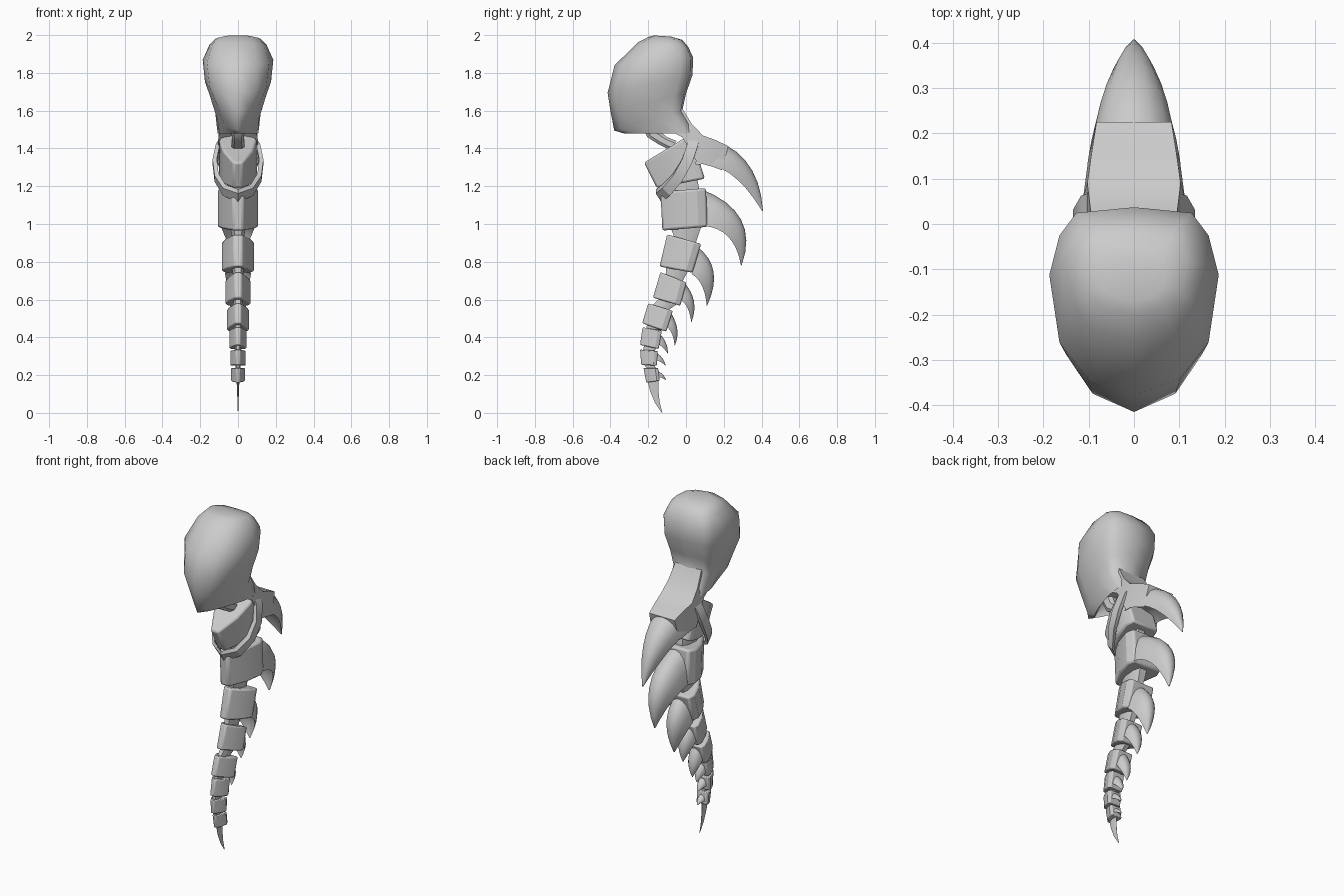
import bpy, bmesh, math
from mathutils import Vector as V


def loft(name, rings, bevel=0, angle=35, caps=True):
    """Skin a list of closed point rings into one object."""
    bm = bmesh.new()
    rows = [[bm.verts.new(p) for p in r] for r in rings]
    n = len(rows[0])
    for a, b in zip(rows, rows[1:]):
        for i in range(n):
            j = (i + 1) % n
            bm.faces.new((a[i], a[j], b[j], b[i]))
    if caps:
        bm.faces.new(rows[0])
        bm.faces.new(rows[-1])
    bmesh.ops.remove_doubles(bm, verts=bm.verts, dist=0.0002)
    bmesh.ops.recalc_face_normals(bm, faces=bm.faces)
    me = bpy.data.meshes.new(name)
    bm.to_mesh(me)
    bm.free()
    ob = bpy.data.objects.new(name, me)
    bpy.context.collection.objects.link(ob)
    if bevel:
        m = ob.modifiers.new("Bevel", 'BEVEL')
        m.width, m.segments = bevel, 2
        m.limit_method, m.angle_limit = 'ANGLE', math.radians(40)
    bpy.ops.object.select_all(action='DESELECT')
    bpy.context.view_layer.objects.active = ob
    ob.select_set(True)
    bpy.ops.object.shade_smooth_by_angle(angle=math.radians(angle))
    return ob


def section(front, back, w, shape):
    """Symmetric ring between two side-view points; shape = (depth, width) pairs."""
    f, b = V((0, *front)), V((0, *back))
    half = [(f.lerp(b, u), x * w) for u, x in shape]
    right = [p + V((x, 0, 0)) for p, x in half]
    left = [p - V((x, 0, 0)) for p, x in reversed(half) if x > 0]
    return right + left


# Head: stacked rings, round above and pinched to a pointed chin, hollow underneath
round_shape = [(0, 0), (.09, .55), (.28, .88), (.64, 1), (.85, .88), (.97, .68), (1, 0)]
chin_shape = [(0, 0), (.09, .22), (.28, .52), (.62, .9), (.85, 1), (.98, .85), (1, 0)]
head = [((-.17, 1.998), (-.08, 1.992), .07, 0),
        ((-.20, 1.99), (-.02, 1.975), .12, 0),
        ((-.257, 1.96), (.01, 1.94), .152, 0),
        ((-.378, 1.84), (.037, 1.885), .187, 0),
        ((-.415, 1.695), (.035, 1.79), .177, .1),
        ((-.40, 1.60), (0, 1.69), .148, .4),
        ((-.38, 1.495), (-.02, 1.60), .122, .85),
        ((-.33, 1.48), (.05, 1.48), .108, 1),
        ((-.27, 1.54), (-.0, 1.51), .08, 1)]
loft("head", [section(f, b, w, [V(p).lerp(V(q), k) for p, q in zip(round_shape, chin_shape)])
              for f, b, w, k in head], angle=75)

# Neck plate flaring from the head into the first spike, hollow below
roof = [(0, .92), (1, 1), (.8, .7), (.5, 0)]
plate = [((-.05, 1.67), (-.10, 1.60), .085), ((-.012, 1.60), (-.08, 1.49), .095),
         ((.03, 1.53), (-.02, 1.46), .104), ((.09, 1.468), (.06, 1.325), .112),
         ((.155, 1.445), (.135, 1.305), .102), ((.225, 1.412), (.19, 1.285), .09)]
loft("neck_plate", [section(f, b, w, roof) for f, b, w in plate], angle=30)

# Throat link between head and first vertebra
link = [(0, .6), (.25, 1), (.75, 1), (1, .6)]
loft("throat", [section((-.235, 1.52), (-.16, 1.54), .035, link),
                section((-.205, 1.46), (-.14, 1.49), .033, link),
                section((-.15, 1.425), (-.10, 1.46), .033, link),
                section((-.08, 1.39), (-.05, 1.44), .035, link)])

# Vertebrae: top front, top back, bottom back, bottom front, half width
vertebrae = [
    ((-.222, 1.325), (.025, 1.475), (.10, 1.24), (-.155, 1.19), .10),
    ((-.135, 1.17), (.105, 1.19), (.115, .985), (-.125, .965), .106),
    ((-.10, .945), (.08, .895), (.035, .742), (-.14, .775), .085),
    ((-.135, .745), (.003, .69), (-.03, .567), (-.175, .61), .067),
    ((-.20, .58), (-.07, .54), (-.105, .43), (-.232, .475), .058),
    ((-.23, .453), (-.128, .435), (-.145, .338), (-.243, .36), .046),
    ((-.243, .335), (-.15, .328), (-.155, .25), (-.237, .255), .041),
    ((-.225, .238), (-.148, .238), (-.14, .17), (-.21, .16), .036)]
block = [(0, .25), (.42, .78), (.8, 1), (1, .85)]
core = [(.2, .55), (.4, 1), (.7, 1), (.85, .6)]
core_rings = []
for i, (tf, tb, bb, bf, w) in enumerate(vertebrae):
    loft(f"vertebra_{i + 1}", [section(tf, tb, w, block), section(bf, bb, w, block)],
         bevel=w * .11, angle=30)
    core_rings += [section(tf, tb, w * .36, core), section(bf, bb, w * .36, core)]
loft("spine_core", core_rings)

# Tail blade
blade = [(0, .2), (.5, 1), (1, .2)]
loft("tail_tip", [section((-.205, .18), (-.145, .18), .008, blade),
                  section((-.19, .115), (-.146, .12), .005, blade),
                  section((-.165, .055), (-.14, .06), .003, blade),
                  section((-.13, .002), (-.125, 0), .001, blade)])


# Back spikes: hooked, hollow underneath
def bez(a, m, b, t):
    a, m, b = V(a), V(m), V(b)
    c = 2 * m - (a + b) / 2
    return (1 - t) ** 2 * a + 2 * t * (1 - t) * c + t * t * b


spike_shape = [(0, 0), (.05, .35), (.22, .68), (.55, .9), (1, 1), (.75, .6), (.62, 0)]
# outer root, outer middle, inner root, inner middle, tip, half width
spikes = [
    ((.07, 1.465), (.315, 1.335), (.05, 1.315), (.235, 1.265), (.408, 1.06), .108),
    ((.08, 1.185), (.293, 1.02), (.09, .99), (.226, .93), (.292, .774), .09),
    ((.06, .88), (.146, .745), (.03, .735), (.085, .672), (.11, .564), .068),
    ((-.01, .69), (.042, .59), (-.03, .60), (.008, .555), (.028, .478), .051),
    ((-.08, .53), (-.046, .44), (-.10, .455), (-.073, .415), (-.06, .355), .041),
    ((-.14, .42), (-.106, .37), (-.15, .365), (-.122, .345), (-.096, .313), .032),
    ((-.155, .318), (-.123, .287), (-.16, .277), (-.135, .27), (-.108, .25), .027),
    ((-.15, .222), (-.12, .20), (-.15, .185), (-.13, .186), (-.106, .172), .023)]
for i, (ro, mo, ri, mi, tip, w) in enumerate(spikes):
    rings = []
    for k in range(9):
        t = k / 8 * .985
        rings.append(section(bez(ro, mo, tip, t), bez(ri, mi, tip, t),
                             w * (1 - t ** 2), spike_shape))
    loft(f"spike_{i + 1}", rings, angle=45)

# Collar rib: a U-shaped strap hanging around the first vertebra
half = [(.08, .045, 1.475), (.117, .035, 1.42), (.135, .005, 1.33),
        (.124, -.045, 1.24), (.08, -.105, 1.17), (0, -.145, 1.138)]
path = [V(p) for p in half] + [V((-x, y, z)) for x, y, z in reversed(half[:-1])]
rib = []
for i, p in enumerate(path):
    k = min(i, len(path) - 1 - i) / 5
    side = V((0, math.cos(k * 1.0), -math.sin(k * 1.0))) * .028
    inner = V((p.x * .83, p.y, p.z + (1.36 - p.z) * .1))
    rib.append([p + side, p - side, inner - side, inner + side])
loft("collar_rib", rib, angle=30)
